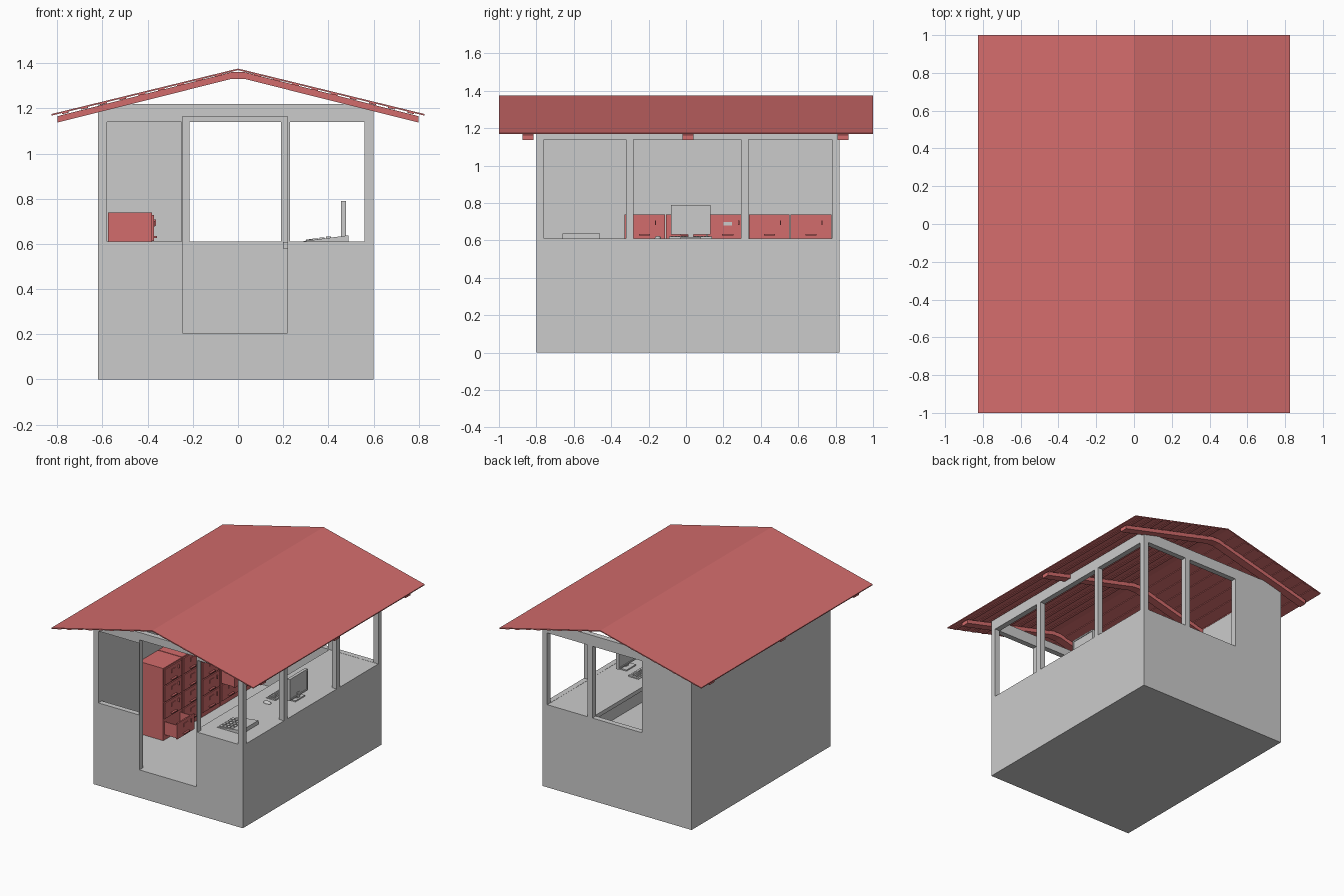
import bpy, bmesh, math

if "Cube" in bpy.data.objects:
    bpy.data.objects.remove(bpy.data.objects["Cube"])

red = bpy.data.materials.new("red_paint")
red.diffuse_color = (0.65, 0.15, 0.15, 1)
red.use_nodes = True
red.node_tree.nodes["Principled BSDF"].inputs["Base Color"].default_value = red.diffuse_color


def finish(name, bm, mat=None):
    bmesh.ops.recalc_face_normals(bm, faces=bm.faces)
    me = bpy.data.meshes.new(name)
    bm.to_mesh(me)
    bm.free()
    ob = bpy.data.objects.new(name, me)
    bpy.context.collection.objects.link(ob)
    if mat:
        me.materials.append(mat)
    return ob


def add_prism(bm, profile, y0, y1):
    """Extrude an xz profile along y."""
    vs = [bm.verts.new((x, y0, z)) for x, z in profile]
    face = bm.faces.new(vs)
    ext = bmesh.ops.extrude_face_region(bm, geom=[face])
    moved = [v for v in ext["geom"] if isinstance(v, bmesh.types.BMVert)]
    bmesh.ops.translate(bm, verts=moved, vec=(0, y1 - y0, 0))


def add_box(bm, x0, x1, y0, y1, z0, z1):
    add_prism(bm, [(x0, z0), (x1, z0), (x1, z1), (x0, z1)], y0, y1)


def boxes(name, dims, mat=None):
    bm = bmesh.new()
    for d in dims:
        add_box(bm, *d)
    return finish(name, bm, mat)


def prism(name, profile, y0, y1, mat=None):
    bm = bmesh.new()
    add_prism(bm, profile, y0, y1)
    return finish(name, bm, mat)


# Booth shell: solid block with the room, door and windows cut out
shell = boxes("booth_walls", [(-0.62, 0.60, -0.80, 0.82, 0, 1.22)])
LO, HI = 0.61, 1.14
cuts = [(-0.58, 0.56, -0.76, 0.78, 0.205, 1.4),
        (-0.245, 0.22, -0.9, -0.7, 0.205, 1.165)]
cuts += [(a, b, -0.9, -0.7, LO, HI) for a, b in ((-0.58, -0.25), (0.23, 0.56))]
cuts += [(a, b, 0.7, 0.9, LO, HI) for a, b in ((-0.215, 0.19), (0.23, 0.56))]
cuts += [(0.5, 0.7, a, b, LO, HI) for a, b in ((-0.76, -0.32), (-0.28, 0.295), (0.335, 0.78))]
bpy.context.view_layer.objects.active = shell
for c in cuts:
    cutter = boxes("cutter", [c])
    cutter.hide_render = True
    mod = shell.modifiers.new("opening", "BOOLEAN")
    mod.operation, mod.solver, mod.object = "DIFFERENCE", "EXACT", cutter
    bpy.ops.object.modifier_apply(modifier=mod.name)
    bpy.data.objects.remove(cutter)

# Roof sheet, rafters and thin battens
prism("roof_sheet", [(-0.825, 1.175), (0, 1.376), (0.825, 1.175),
                     (0.825, 1.168), (0, 1.369), (-0.825, 1.168)], -1, 1, red)
rafter = [(-0.8, 1.165), (-0.03, 1.36), (0.03, 1.36), (0.8, 1.165),
          (0.8, 1.137), (0.03, 1.33), (-0.03, 1.33), (-0.8, 1.137)]
for label, y in (("front", -0.845), ("middle", 0.01), ("back", 0.84)):
    prism(label + "_rafter", rafter, y - 0.03, y + 0.03, red)
bm = bmesh.new()
slope = (1.369 - 1.168) / 0.825
for side in (-1, 1):
    for k in range(9):
        a = 0.07 + 0.085 * k
        za, zb = 1.3695 - slope * a, 1.3695 - slope * (a + 0.03)
        add_prism(bm, [(side * a, za), (side * (a + 0.03), zb),
                       (side * (a + 0.03), zb - 0.006), (side * a, za - 0.006)], -0.995, 0.995)
finish("roof_battens", bm, red)

# Desk along the right wall
boxes("desk", [(0.20, 0.565, -0.765, 0.785, 0.58, 0.609)])

# Filing cabinets along the left wall, two with an open drawer
open_drawers = {(0, 0): 0.10, (3, 1): 0.10}
for i in range(5):
    y0 = -0.33 + 0.2225 * i
    y1 = y0 + 0.217
    cab = [(-0.575, -0.38, y0, y1, 0.205, 0.738)]
    for j in range(4):
        z0 = 0.24 + 0.124 * j
        z1 = z0 + 0.116
        out = open_drawers.get((i, j), 0)
        f = -0.372 + out
        ya, yb, yc = y0 + 0.008, y1 - 0.008, (y0 + y1) / 2
        cab.append((f - 0.01, f, ya, yb, z0, z1))
        # handle bar and label holder
        cab.append((f - 0.001, f + 0.014, yc - 0.03, yc + 0.03, z0 + 0.015, z0 + 0.022))
        cab.append((f - 0.001, f + 0.004, yc - 0.025, yc + 0.025, z0 + 0.065, z0 + 0.09))
        cab.append((f - 0.001, f + 0.01, yb - 0.045, yb - 0.039, z0 + 0.07, z0 + 0.095))
        if out:
            x0, x1 = -0.385, f - 0.008
            cab += [(x0, x1, ya + 0.005, yb - 0.005, z0 + 0.005, z0 + 0.012),
                    (x0, x1, ya + 0.005, ya + 0.012, z0 + 0.005, z1 - 0.015),
                    (x0, x1, yb - 0.012, yb - 0.005, z0 + 0.005, z1 - 0.015)]
    boxes("filing_cabinet", cab, red)
boxes("drawer_label", [(-0.37, -0.366, 0.20, 0.245, 0.68, 0.70)])

# Monitor with bezel on both sides of the panel
mon = [(0.462, 0.474, -0.075, 0.125, 0.64, 0.785),
       (0.43, 0.49, -0.03, 0.08, 0.609, 0.618),
       (0.464, 0.478, 0.01, 0.04, 0.615, 0.66)]
for y in (-0.08, 0.12):
    mon.append((0.457, 0.479, y, y + 0.01, 0.632, 0.79))
for z in (0.632, 0.78):
    mon.append((0.457, 0.479, -0.08, 0.13, z, z + 0.01))
boxes("monitor", mon)


# Sloped key devices on the desk
def keyed(name, x0, x1, y0, y1, zf, zb, rows, cols, kx1, ky1):
    bm = bmesh.new()
    add_prism(bm, [(x0, 0.608), (x1, 0.608), (x1, zb), (x0, zf)], y0, y1)
    dx, dy = (kx1 - x0 - 0.02) / rows, (ky1 - y0 - 0.02) / cols
    for r in range(rows):
        for c in range(cols):
            x, y = x0 + 0.01 + r * dx, y0 + 0.01 + c * dy
            z = zf + (zb - zf) * (x + dx * 0.4 - x0) / (x1 - x0)
            add_box(bm, x, x + dx * 0.75, y, y + dy * 0.75, z - 0.004, z + 0.005)
    finish(name, bm)


keyed("desk_console", 0.29, 0.49, -0.66, -0.46, 0.612, 0.638, 4, 5, 0.43, -0.47)
keyed("keyboard", 0.29, 0.37, -0.09, 0.14, 0.613, 0.62, 4, 12, 0.37, 0.14)

# Mouse
bpy.ops.mesh.primitive_uv_sphere_add(segments=16, ring_count=8, location=(0.345, -0.15, 0.61))
mouse = bpy.context.object
mouse.name = "mouse"
mouse.scale = (0.03, 0.018, 0.014)
bpy.ops.object.shade_smooth_by_angle(angle=math.radians(40))
